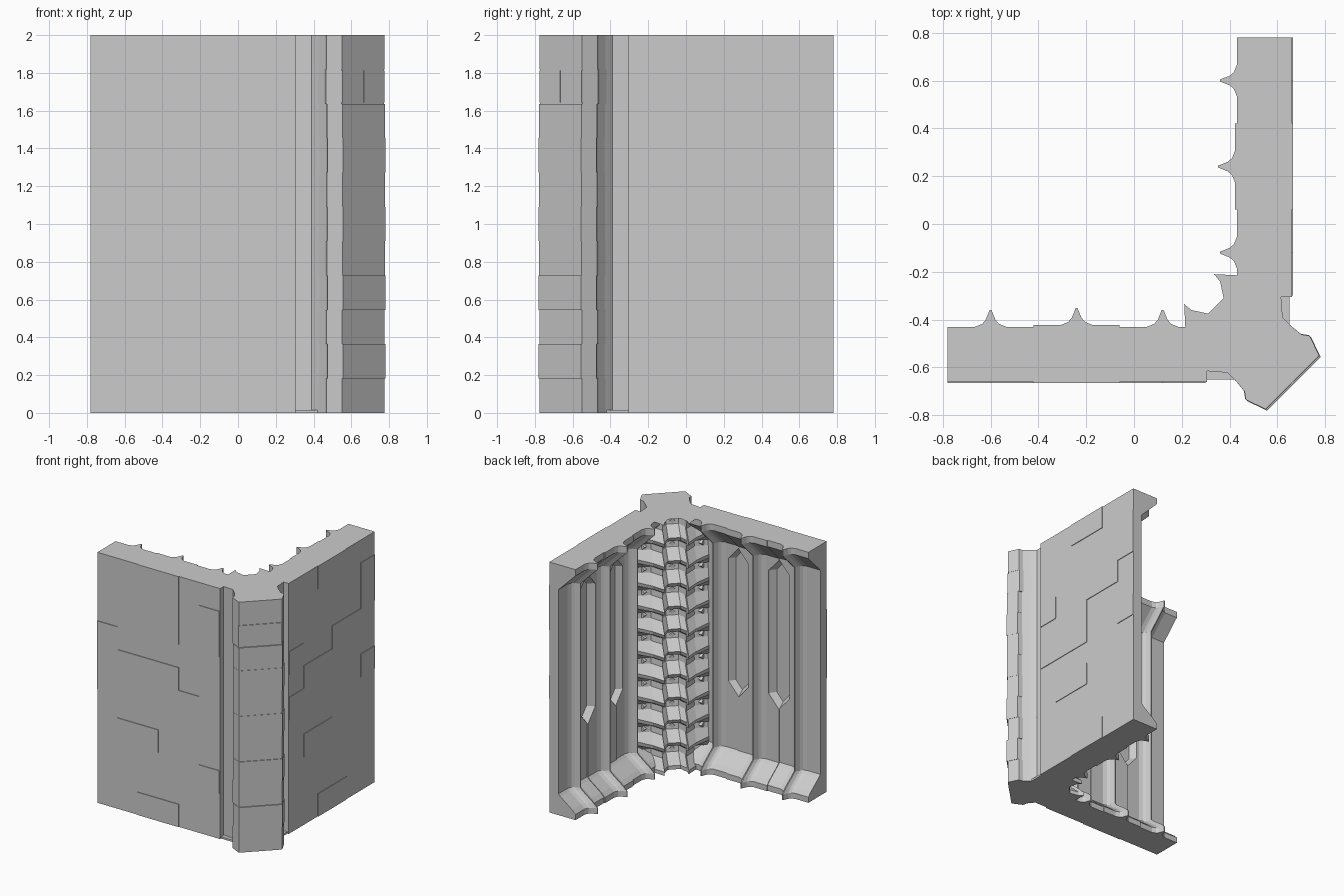
import bpy, bmesh, math
from mathutils import Matrix, Vector

if "Cube" in bpy.data.objects:
    bpy.data.objects.remove(bpy.data.objects["Cube"])

stone = bpy.data.materials.new("grey_stone")
stone.use_nodes = True
stone.diffuse_color = (0.6, 0.6, 0.6, 1)
stone.node_tree.nodes["Principled BSDF"].inputs["Base Color"].default_value = (0.6, 0.6, 0.6, 1)

# Reflection across the diagonal of the corner
SWAP = Matrix(((0, -1, 0, 0), (-1, 0, 0, 0), (0, 0, 1, 0), (0, 0, 0, 1)))
COURSE = 2 / 11
CELL = 0.18


def emit(name, bm, mirror=False):
    if mirror:
        bmesh.ops.transform(bm, matrix=SWAP, verts=bm.verts)
    bmesh.ops.remove_doubles(bm, verts=bm.verts, dist=0.0002)
    bmesh.ops.recalc_face_normals(bm, faces=bm.faces)
    mesh = bpy.data.meshes.new(name)
    bm.to_mesh(mesh)
    bm.free()
    mesh.materials.append(stone)
    obj = bpy.data.objects.new(name, mesh)
    bpy.context.collection.objects.link(obj)
    return obj


def loft(bm, rings):
    """Skin a stack of equal closed rings and cap both ends."""
    loops = [[bm.verts.new(p) for p in ring] for ring in rings]
    n = len(loops[0])
    for low, high in zip(loops, loops[1:]):
        for i in range(n):
            j = (i + 1) % n
            bm.faces.new((low[i], low[j], high[j], high[i]))
    bm.faces.new(loops[0][::-1])
    bm.faces.new(loops[-1])


def box(bm, x0, x1, y0, y1, z0, z1):
    loft(bm, [[(x0, y0, z), (x1, y0, z), (x1, y1, z), (x0, y1, z)] for z in (z0, z1)])


# Wall section: flat outside, pointed ribs on the inside
def wall_ring(z, inner):
    pts = [(-0.78, 0)]
    for rib in (-0.6, -0.24, 0.12):
        proud = 0.008 if rib == -0.24 else 0
        if proud:
            pts += [(-0.42, 0), (-0.42, proud)]
        for dx, dy in ((-0.065, 0), (-0.035, 0.012), (-0.02, 0.03), (-0.004, 0.07),
                       (0.004, 0.07), (0.02, 0.03), (0.035, 0.012), (0.065, 0)):
            pts.append((rib + dx, dy + proud))
        if proud:
            pts += [(-0.06, proud), (-0.06, 0)]
    pts.append((0.305, 0))
    ring = [(x, inner + dy, z) for x, dy in pts]
    return ring + [(0.305, -0.661, z), (-0.78, -0.661, z)]


WALL_PROFILE = [(0, -0.43), (0.045, -0.43), (0.075, -0.46), (0.15, -0.56), (0.17, -0.58),
                (1.8, -0.58), (1.83, -0.55), (1.9, -0.48), (1.95, -0.43), (2, -0.43)]


# Tall niche, pointed at both ends, with sloping sides
def niche_ring(cx, half, y):
    low, high, tip = 1.2 - half * 6 + 0.02, 1.68, half * 1.15
    low = 0.7
    return [(cx, y, low - tip), (cx + half, y, low), (cx + half, y, high),
            (cx, y, high + tip), (cx - half, y, high), (cx - half, y, low)]


def build_wall(side, mirror, blocks):
    bm = bmesh.new()
    loft(bm, [wall_ring(z, y) for z, y in WALL_PROFILE])
    wall = emit(side + "_wall", bm, mirror)

    bm = bmesh.new()
    for cx in (-0.42, -0.06):
        loft(bm, [niche_ring(cx, 0.095, -0.56), niche_ring(cx, 0.09, -0.58),
                  niche_ring(cx, 0.055, -0.625)])
    cutter = emit(side + "_niche_cutter", bm, mirror)
    cutter.hide_render = True
    mod = wall.modifiers.new("niches", "BOOLEAN")
    mod.operation, mod.solver, mod.object = "DIFFERENCE", "EXACT", cutter
    bpy.context.view_layer.update()
    graph = bpy.context.evaluated_depsgraph_get()
    carved = bpy.data.meshes.new_from_object(wall.evaluated_get(graph))
    wall.modifiers.clear()
    wall.data = carved
    bpy.data.objects.remove(cutter)

    # Slightly proud stone blocks on the outside
    bm = bmesh.new()
    for col, row, w, h in blocks:
        x, z = -0.78 + CELL * col, COURSE * row
        box(bm, x, x + CELL * w, -0.666, -0.655, z, z + COURSE * h)
    emit(side + "_wall_blocks", bm, mirror)

    # Low sill in the groove beside the corner pier
    bm = bmesh.new()
    box(bm, 0.3, 0.43, -0.65, -0.6, 0, 0.015)
    emit(side + "_groove_sill", bm, mirror)


build_wall("front", False, [(2, 10, 2, 1), (5, 8, 1, 2), (3, 8, 1, 2), (0, 5, 1, 1), (0, 6, 1, 2),
                            (1, 3, 2, 1), (4, 5, 1, 1), (1, 5, 3, 2), (2, 0, 2, 1), (5, 2, 1, 1)])
build_wall("left", True, [(2, 10, 2, 1), (0, 8, 1, 2), (1, 7, 2, 1), (5, 5, 1, 1), (3, 5, 2, 2),
                          (3, 3, 2, 1), (0, 5, 1, 1), (2, 0, 2, 1), (5, 7, 1, 1)])

# Corner pier: stepped courses outside, a stack of ledges inside
OUTER = [(0.55, -0.775), (0.468, -0.735), (0.462, -0.7), (0.425, -0.655), (0.39, -0.622),
         (0.3, -0.615)]
INNER = [(0.215, -0.44), (0.21, -0.335), (0.24, -0.36), (0.31, -0.375)]


def pier_ring(z, proud, recess):
    half = [(x + (proud if i < 4 else 0), y - (proud if i < 4 else 0))
            for i, (x, y) in enumerate(OUTER)]
    half.append((0.2, -0.59))
    half += [(x + recess, y - recess) for x, y in INNER]
    full = half + [(-y, -x) for x, y in reversed(half)]
    return [(x, y, z) for x, y in full]


STEPS = (0, 0.006, 0, 0.006, 0.002, 0.005, 0.003, 0.006, 0.004, -0.003, 0)
rings = []
for k, proud in enumerate(STEPS):
    for dz, recess in ((0, 0.01), (0.03, 0), (0.1, 0.065), (0.145, 0.07), (COURSE, 0.01)):
        rings.append(pier_ring(k * COURSE + dz, proud, recess))
rings[0] = pier_ring(0, 0, 0)
rings[-1] = pier_ring(2, 0, 0)
bm = bmesh.new()
loft(bm, rings)
emit("corner_pier", bm)

# Small diamond studs between the ledges
bm = bmesh.new()
for k in range(11):
    z = k * COURSE + 0.125
    for x, y, aim in ((0.415, -0.415, (-1, 1, 0)), (0.245, -0.55, (-1, 0, 0)),
                      (0.55, -0.245, (0, 1, 0))):
        turn = Vector(aim).to_track_quat("Z", "Y").to_matrix().to_4x4()
        bmesh.ops.create_cone(bm, cap_ends=True, segments=4, radius1=0.024, radius2=0.02,
                              depth=0.025, matrix=Matrix.Translation((x, y, z)) @ turn)
emit("diamond_studs", bm)

# Split stone face near the top of the pier
bm = bmesh.new()
for shift in (-0.082, 0.082):
    z = 9 * COURSE
    box(bm, shift - 0.075, shift + 0.075, -0.004, 0.004, z + 0.006, z + COURSE - 0.006)
place = Matrix.Translation((0.6605, -0.6605, 0)) @ Matrix.Rotation(math.pi / 4, 4, "Z")
bmesh.ops.transform(bm, matrix=place, verts=bm.verts)
emit("split_stone_face", bm)
